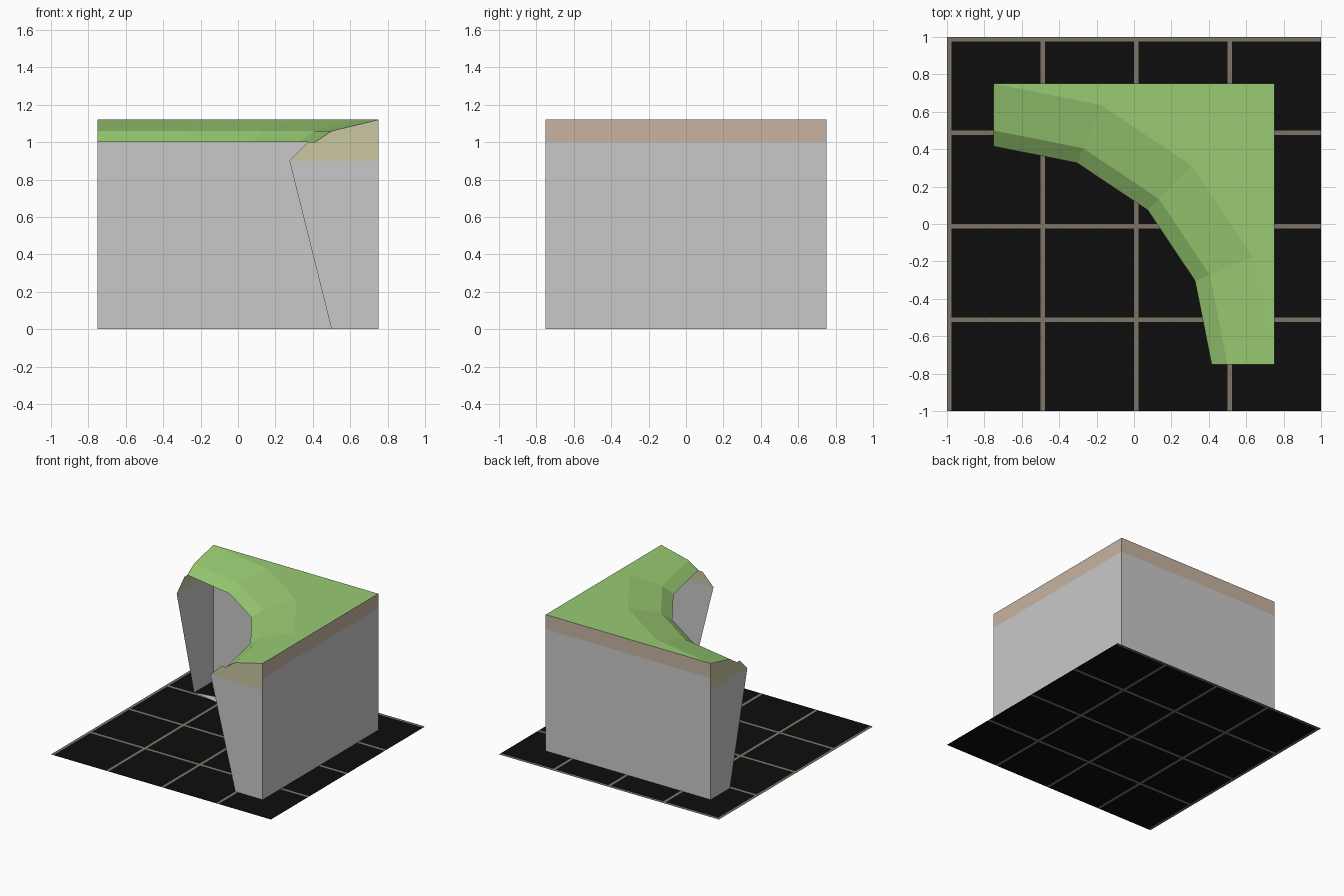
import bpy, math

if "Cube" in bpy.data.objects:
    bpy.data.objects.remove(bpy.data.objects["Cube"])


def material(name, rgb):
    m = bpy.data.materials.new(name)
    lin = [((c / 255 + 0.055) / 1.055) ** 2.4 if c > 10 else c / 255 / 12.92 for c in rgb]
    m.diffuse_color = (*lin, 1)
    m.use_nodes = True
    m.node_tree.nodes["Principled BSDF"].inputs["Base Color"].default_value = m.diffuse_color
    return m


GRASS = material("grass green", (152, 202, 114))
STONE = material("stone grey", (201, 201, 201))
EARTH = material("earth tan", (200, 180, 161))
SAND = material("sand olive", (202, 199, 160))
BLACK = material("tile black", (13, 13, 13))
LINE = material("grid line brown", (126, 116, 103))


def build(name, verts, faces, mats, rule=None):
    me = bpy.data.meshes.new(name)
    me.from_pydata(verts, [], faces)
    for m in mats:
        me.materials.append(m)
    if rule:
        for p in me.polygons:
            p.material_index = rule(p.center)
    me.update()
    ob = bpy.data.objects.new(name, me)
    bpy.context.collection.objects.link(ob)
    return ob


H = 0.75      # half width of the cliff block
TOP = 1.12
FLOOR = 0.005
STEPS = 4


def arc(r, z):
    # quarter circle around the open front left corner
    angles = [math.pi / 2 * i / STEPS for i in range(STEPS + 1)]
    return [(-H + r * math.cos(a), -H + r * math.sin(a), z) for a in angles]


# ground tile: flat grid with narrow line strips cut into it
W = 0.023
xs = [v for k in range(4) for v in (-1 + k * 0.5, -1 + k * 0.5 + W)] + [1]
n = len(xs)
verts = [(x, -y, 0) for y in xs for x in xs]
faces = [(j * n + i, (j + 1) * n + i, (j + 1) * n + i + 1, j * n + i + 1)
         for j in range(n - 1) for i in range(n - 1)]


def on_line(c):
    return int((c.x + 1) % 0.5 < W or (1 - c.y) % 0.5 < W)


build("ground_tile", verts, faces, [BLACK, LINE], on_line)

# grass: two sloped bands following the arc, then the flat top to the far corner
rings = [arc(1.165, 1.0), arc(1.25, 1.06), arc(1.5, TOP)]
m = STEPS + 1
verts = [v for ring in rings for v in ring] + [(H, H, TOP)]
faces = [(b * m + i, (b + 1) * m + i, (b + 1) * m + i + 1, b * m + i + 1)
         for b in range(2) for i in range(STEPS)]
faces = [f for f in faces]
corner = len(verts) - 1
faces += [(corner, 2 * m + i + 1, 2 * m + i) for i in range(STEPS)]
build("grass_top", verts, faces, [GRASS])

# footprint of the cliff on the tile
verts = arc(1.25, FLOOR) + [(H, H, FLOOR)]
build("cliff_floor", verts, [(m, i + 1, i) for i in range(STEPS)], [STONE])

# outer walls, stone below and earth above
for name, swap in (("right_wall", False), ("back_wall", True)):
    pts = [(H, s * H, z) for z in (0, 1.0, TOP) for s in (-1, 1)]
    quads = [(0, 1, 3, 2), (2, 3, 5, 4)]
    if swap:
        pts = [(y, x, z) for x, y, z in pts]
        quads = [q[::-1] for q in quads]
    build(name, pts, quads, [STONE, EARTH], lambda c: int(c.z > 1.0))

# end caps with the overhanging cliff section, mirrored across the diagonal
section = [(0.5, 0), (H, 0), (H, 0.9), (0.275, 0.9),
           (H, TOP), (0.5, 1.06), (0.41, 1.0), (0.375, 1.0)]
for name, swap in (("front_end_cap", False), ("left_end_cap", True)):
    pts = [(-H, d, z) if swap else (d, -H, z) for d, z in section]
    polys = [(0, 1, 2, 3), (3, 2, 4, 5, 6, 7)]
    if swap:
        polys = [p[::-1] for p in polys]
    build(name, pts, polys, [STONE, SAND], lambda c: int(c.z > 0.9))
